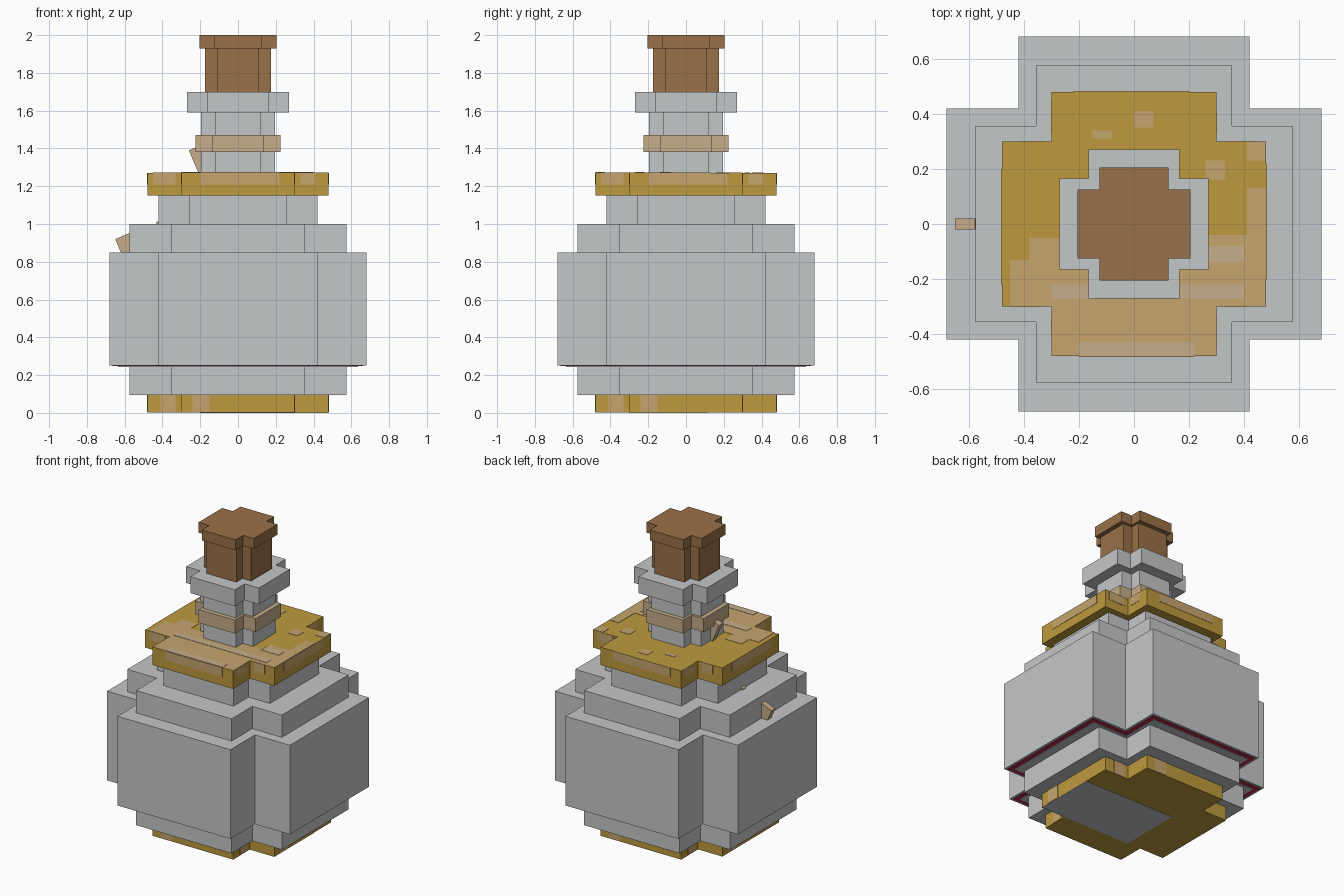
import bpy, bmesh, math
from mathutils import Matrix, Vector

if "Cube" in bpy.data.objects:
    bpy.data.objects.remove(bpy.data.objects["Cube"])


def material(name, r, g, b):
    lin = [((c / 255 + 0.055) / 1.055) ** 2.4 for c in (r, g, b)]
    m = bpy.data.materials.new(name)
    m.diffuse_color = (*lin, 1)
    m.use_nodes = True
    m.node_tree.nodes["Principled BSDF"].inputs["Base Color"].default_value = m.diffuse_color
    return m


GLASS = material("pale_grey_glass", 196, 199, 201)
GOLD = material("gold", 190, 154, 62)
TAN = material("worn_gold", 198, 165, 110)
STRAP = material("light_leather", 198, 173, 138)
CORK = material("brown_cork", 154, 113, 72)
LIQUID = material("crimson_liquid", 185, 42, 74)


def finish(name, bm, mat):
    bmesh.ops.recalc_face_normals(bm, faces=bm.faces)
    me = bpy.data.meshes.new(name)
    bm.to_mesh(me)
    bm.free()
    me.materials.append(mat)
    ob = bpy.data.objects.new(name, me)
    bpy.context.collection.objects.link(ob)
    return ob


def cross(name, mat, outer, inner, z0, z1):
    """Plus-shaped prism: arms reach outer, notches start at inner."""
    bm = bmesh.new()
    ring = []
    for q in range(4):
        turn = Matrix.Rotation(q * math.pi / 2, 3, 'Z')
        for p in ((outer, -inner), (outer, inner), (inner, inner)):
            ring.append(bm.verts.new(turn @ Vector((*p, z0))))
    face = bm.faces.new(ring)
    top = bmesh.ops.extrude_face_region(bm, geom=[face])["geom"]
    bmesh.ops.translate(bm, vec=(0, 0, z1 - z0),
                        verts=[v for v in top if isinstance(v, bmesh.types.BMVert)])
    return finish(name, bm, mat)


def add_box(bm, lo, hi, turn=Matrix.Identity(4)):
    lo, hi = Vector(lo), Vector(hi)
    bmesh.ops.create_cube(bm, size=1, matrix=turn @ Matrix.Translation((lo + hi) / 2)
                          @ Matrix.Diagonal((*(hi - lo), 1)))


# Stacked layers of the flask
for layer in (
    ("base_band", GOLD, 0.48, 0.30, 0.002, 0.095),
    ("lower_body", GLASS, 0.575, 0.355, 0.095, 0.25),
    ("body", GLASS, 0.68, 0.42, 0.25, 0.85),
    ("shoulder", GLASS, 0.575, 0.355, 0.85, 1.0),
    ("upper_shoulder", GLASS, 0.42, 0.26, 1.0, 1.15),
    ("collar_band", GOLD, 0.48, 0.30, 1.15, 1.27),
    ("neck", GLASS, 0.195, 0.12, 1.27, 1.59),
    ("neck_strap", STRAP, 0.225, 0.135, 1.38, 1.47),
    ("lip", GLASS, 0.27, 0.165, 1.59, 1.70),
    ("cork", CORK, 0.175, 0.11, 1.70, 1.93),
    ("cork_cap", CORK, 0.205, 0.125, 1.93, 2.0),
    # liquid showing as a thin rim under the body
    ("liquid_rim", LIQUID, 0.665, 0.405, 0.247, 0.25),
    ("body_underside", GLASS, 0.635, 0.375, 0.244, 0.247),
):
    cross(*layer)

# Bare patch under the base
bm = bmesh.new()
add_box(bm, (-0.2, -0.30, 0), (0.48, 0.12, 0.002))
finish("base_bare_patch", bm, GLASS)

# Worn areas on top of the collar: x0, x1, y0, y1
T = 1.27
bm = bmesh.new()
for x0, x1, y0, y1 in ((-.30, .30, -.48, -.30), (-.45, .48, -.30, -.13),
                       (-.38, -.26, -.13, -.05), (.27, .48, -.13, -.04),
                       (.41, .48, -.04, .13), (-.15, -.08, .31, .34),
                       (0, .07, .35, .41), (.26, .33, .16, .23), (.41, .48, .23, .30)):
    add_box(bm, (x0, y0, T), (x1, y1, T + .002))
finish("collar_worn_top", bm, TAN)

bm = bmesh.new()
for x0, x1, y0, y1 in ((-.30, .40, -.27, -.22), (-.20, .22, -.48, -.43),
                       (.27, .40, -.14, -.08), (-.06, 0, -.16, -.10)):
    add_box(bm, (x0, y0, T), (x1, y1, T + .004))
finish("collar_light_spots", bm, STRAP)

# Worn patches on the sides of both bands, repeated on four sides: x0, x1, y, z0, z1
for name, mat, patches in (
    ("collar_worn_sides", TAN, ((-.20, .22, -.48, 1.21, 1.27), (.33, .41, -.30, 1.21, 1.27),
                                (-.45, -.33, -.30, 1.21, 1.27))),
    ("base_worn_sides", TAN, ((-.24, -.15, -.48, .004, .095), (-.41, -.33, -.30, .004, .095))),
):
    bm = bmesh.new()
    for q in range(4):
        turn = Matrix.Rotation(q * math.pi / 2, 4, 'Z')
        for x0, x1, y, z0, z1 in patches:
            add_box(bm, (x0, y - .002, z0), (x1, y, z1), turn)
    finish(name, bm, mat)

# Tilted cord ends poking out on the left side: outer corner x, z and length
bm = bmesh.new()
for x, z, length in ((-.26, 1.39, .13), (-.435, 1.008, .06), (-.65, .92, .15)):
    tilt = Matrix.Translation((x, 0, z)) @ Matrix.Rotation(math.radians(-23), 4, 'Y')
    add_box(bm, (0, -.02, -length), (.08, .02, 0), tilt)
finish("cord", bm, STRAP)
